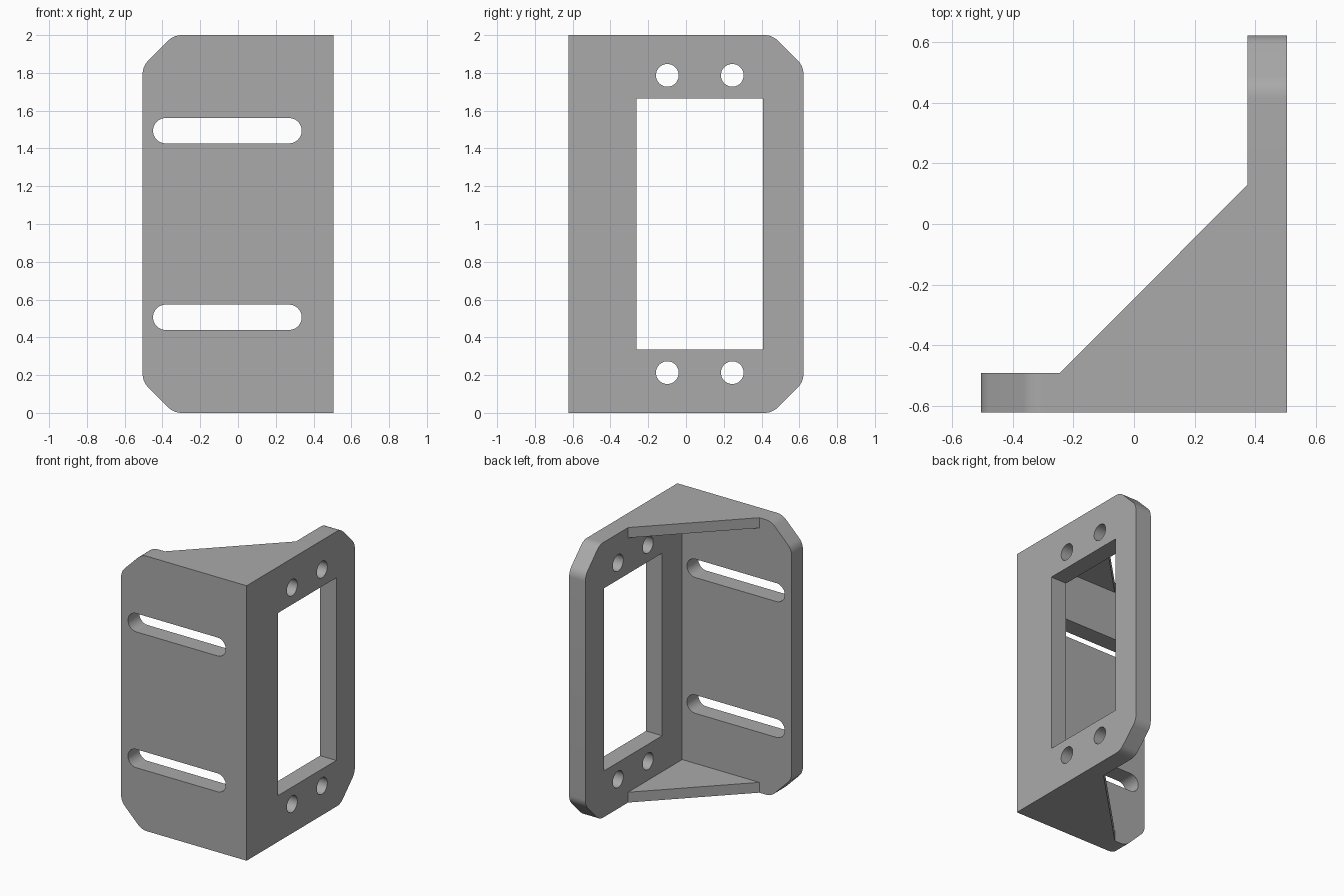
import bpy, bmesh, math
from mathutils import Vector

cube = bpy.data.objects.get("Cube")
if cube:
    bpy.data.objects.remove(cube, do_unlink=True)

grey = bpy.data.materials.new("plain grey")
grey.use_nodes = True
grey.diffuse_color = (0.4, 0.4, 0.4, 1)
grey.node_tree.nodes["Principled BSDF"].inputs["Base Color"].default_value = (0.4, 0.4, 0.4, 1)

W, D, H = 0.505, 0.622, 2.0      # half width, half depth, height
T, RIB = 0.13, 0.075             # plate and gusset thickness
CUT, FILLET = 0.165, 0.1         # corner chamfer and its rounding


def prism(name, outline, axis, lo, hi):
    """Extrude a 2D outline along an axis from lo to hi."""
    place = {"x": lambda a, b, t: (t, a, b),
             "y": lambda a, b, t: (a, t, b),
             "z": lambda a, b, t: (a, b, t)}[axis]
    bm = bmesh.new()
    base = bm.faces.new([bm.verts.new(place(a, b, lo)) for a, b in outline])
    ext = bmesh.ops.extrude_face_region(bm, geom=[base], use_keep_orig=True)
    shift = Vector(place(0, 0, hi - lo))
    for v in ext["geom"]:
        if isinstance(v, bmesh.types.BMVert):
            v.co += shift
    bmesh.ops.recalc_face_normals(bm, faces=bm.faces)
    mesh = bpy.data.meshes.new(name)
    bm.to_mesh(mesh)
    bm.free()
    mesh.materials.append(grey)
    obj = bpy.data.objects.new(name, mesh)
    bpy.context.collection.objects.link(obj)
    return obj


def rect(a0, a1, b0, b1):
    return [(a0, b0), (a1, b0), (a1, b1), (a0, b1)]


def slot(a0, a1, b, r, steps=24):
    """Outline with round ends; a circle when a0 == a1."""
    pts = []
    for centre, start in ((a1, -math.pi / 2), (a0, math.pi / 2)):
        for i in range(steps + (a0 != a1)):
            t = start + math.pi * i / steps
            pts.append((centre + r * math.cos(t), b + r * math.sin(t)))
    return pts


def plate_outline(inner, outer):
    """Plate with two chamfered, softly rounded corners on the outer side."""
    s = 1 if outer > inner else -1
    reach = FILLET * math.tan(math.pi / 8)
    quarter = []
    for a, b, start in ((outer - s * FILLET, H - CUT - reach, 0),
                        (outer - s * (CUT + reach), H - FILLET, math.pi / 4)):
        for i in range(9):
            t = start + math.pi / 4 * i / 8
            quarter.append((a + s * FILLET * math.cos(t), b + FILLET * math.sin(t)))
    lower = [(a, H - b) for a, b in reversed(quarter)]
    return [(inner, 0)] + lower + quarter + [(inner, H)]


def combine(target, tools, operation):
    bpy.context.view_layer.objects.active = target
    for tool in tools:
        mod = target.modifiers.new(operation.title(), "BOOLEAN")
        mod.operation, mod.solver, mod.object = operation, "EXACT", tool
        bpy.ops.object.modifier_apply(modifier=mod.name)
        bpy.data.objects.remove(tool, do_unlink=True)


# Two plates at a right angle, tied by triangular gussets
bracket = prism("angle_bracket", plate_outline(W, -W), "y", -D, -D + T)
side = prism("side_plate", plate_outline(-D, D), "x", W - T, W)
rib = [(W, -D), (W, 0.13), (W - T, 0.13), (-0.245, -D + T), (-0.245, -D)]
gussets = [prism("gusset", rib, "z", z, z + RIB) for z in (0, H - RIB)]
combine(bracket, [side] + gussets, "UNION")

# Slots in the front plate, window and screw holes in the side plate
cutters = [prism("slot_cutter", slot(-0.383, 0.27, H / 2 + s * 0.494, 0.067), "y", -D - 0.1, -D + T + 0.03)
           for s in (-1, 1)]
cutters.append(prism("window_cutter", rect(-0.262, 0.408, 0.336, H - 0.336), "x", W - T - 0.03, W + 0.1))
cutters += [prism("hole_cutter", slot(y, y, H / 2 + s * 0.787, 0.06), "x", W - T - 0.03, W + 0.1)
            for y in (-0.099, 0.245) for s in (-1, 1)]
combine(bracket, cutters, "DIFFERENCE")

# Smooth the round walls, keep the machined edges crisp
bpy.ops.object.select_all(action="DESELECT")
bracket.select_set(True)
bpy.context.view_layer.objects.active = bracket
bpy.ops.object.shade_smooth_by_angle(angle=math.radians(25))
